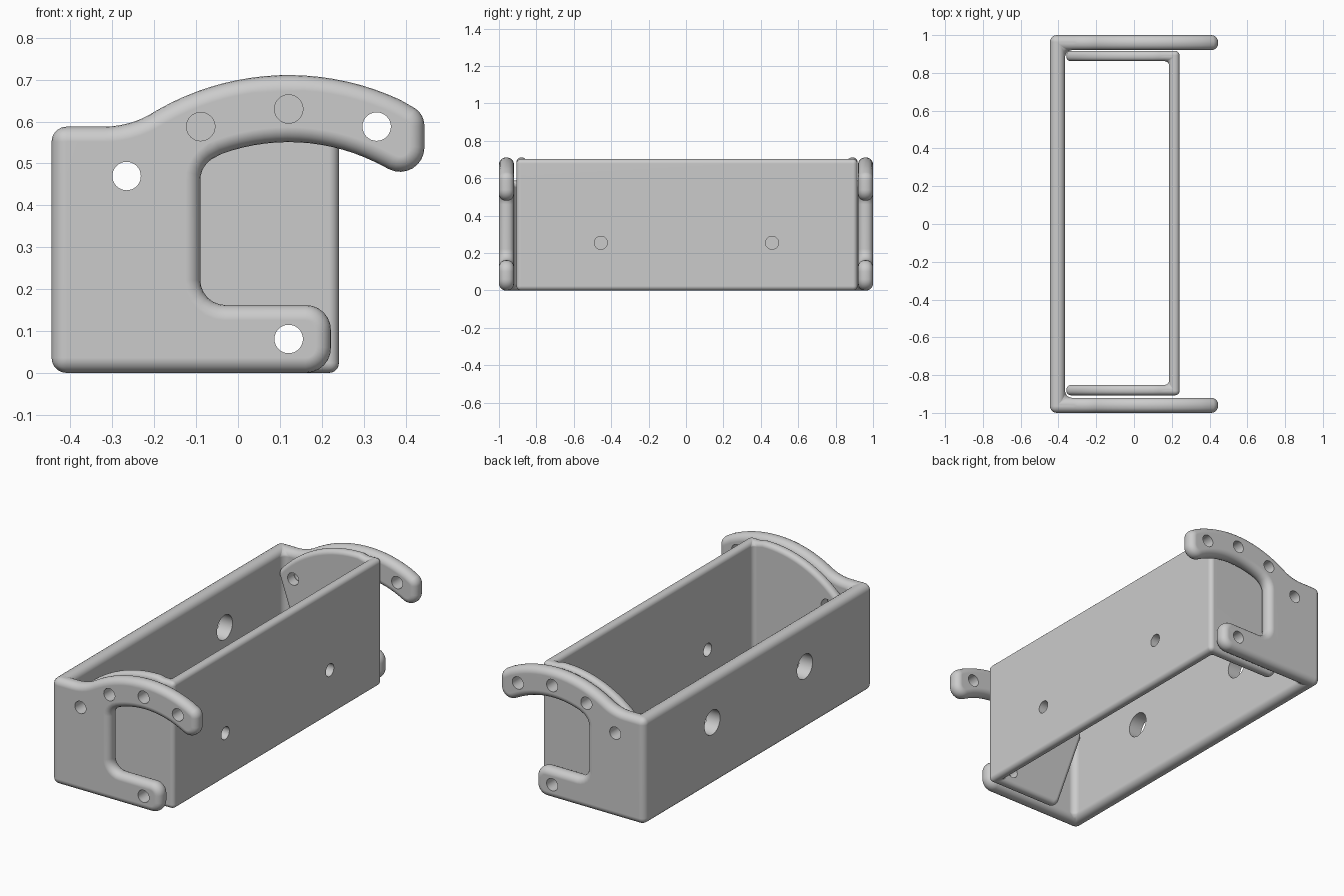
import bpy, bmesh
from math import sin, cos, radians
from mathutils import Matrix, Vector

if "Cube" in bpy.data.objects:
    bpy.data.objects.remove(bpy.data.objects["Cube"])


def arc(cx, cz, r, a0, a1, n=6):
    angles = [radians(a0 + (a1 - a0) * i / n) for i in range(n + 1)]
    return [(cx + r * cos(a), cz + r * sin(a)) for a in angles]


def hole_cutter(holes):
    """holes: (axis, centre, radius, length) cylinders in one mesh"""
    bm = bmesh.new()
    for axis, centre, r, length in holes:
        turn = Matrix.Rotation(radians(90), 4, 'Y' if axis == 'X' else 'X')
        bmesh.ops.create_cone(bm, cap_ends=True, segments=32, radius1=r, radius2=r,
                              depth=length, matrix=Matrix.Translation(Vector(centre)) @ turn)
    me = bpy.data.meshes.new("hole_cutter")
    bm.to_mesh(me)
    bm.free()
    ob = bpy.data.objects.new("hole_cutter", me)
    bpy.context.collection.objects.link(ob)
    ob.hide_render = True
    return ob


def bracket(name, x_out, x_in, top, flange, y0, y1, t, bevel, holes):
    """U-shaped sheet: a plate between x_out and x_in with a profiled flange at each end"""
    bm = bmesh.new()
    outer = [(x_out, 0)] + flange + [(x_out, top)]
    inner = [(x_in, 0)] + flange + [(x_in, top)]

    def ring(pts, y):
        return [bm.verts.new((x, y, z)) for x, z in pts]

    a, b = ring(outer, y0), ring(inner, y0 + t)
    c, d = ring(inner, y1 - t), ring(outer, y1)
    for r in (a, b, c, d):
        bm.faces.new(r)
    # flange rims
    for p, q in ((a, b), (c, d)):
        for i in range(1, len(flange)):
            bm.faces.new((p[i], p[i + 1], q[i + 1], q[i]))
    # plate sides, then the U-shaped bottom and top
    for p, q in ((a, d), (b, c)):
        bm.faces.new((p[0], p[-1], q[-1], q[0]))
    for e, f in ((0, 1), (-1, -2)):
        bm.faces.new((a[e], a[f], b[f], b[e], c[e], c[f], d[f], d[e]))
    bmesh.ops.recalc_face_normals(bm, faces=bm.faces)
    me = bpy.data.meshes.new(name)
    bm.to_mesh(me)
    bm.free()
    ob = bpy.data.objects.new(name, me)
    bpy.context.collection.objects.link(ob)

    m = ob.modifiers.new("round_edges", 'BEVEL')
    m.width, m.segments = bevel, 5
    m.limit_method, m.angle_limit = 'ANGLE', radians(40)
    m.use_clamp_overlap = False
    cutter = hole_cutter(holes)
    m = ob.modifiers.new("holes", 'BOOLEAN')
    m.operation, m.solver, m.object = 'DIFFERENCE', 'EXACT', cutter

    bpy.ops.object.select_all(action='DESELECT')
    bpy.context.view_layer.objects.active = ob
    ob.select_set(True)
    for m in list(ob.modifiers):
        bpy.ops.object.modifier_apply(modifier=m.name)
    bpy.data.objects.remove(cutter)
    bpy.ops.object.shade_smooth_by_angle(angle=radians(35))
    m = ob.modifiers.new("flat_faces", 'WEIGHTED_NORMAL')
    m.keep_sharp = True
    return ob


PIVOT = (0.121, 0.081)

# Fixed outer bracket: hooked flanges with a pivot arm and a curved index arm
hook = ([(-0.2, 0)]
        + arc(0.162, 0.06, 0.06, -90, 0) + arc(0.162, 0.102, 0.06, 0, 90)
        + arc(-0.03, 0.222, 0.06, 270, 180) + arc(-0.03, 0.46, 0.06, 180, 112)
        + arc(*PIVOT, 0.47, 110, 64, 14)
        + arc(0.387, 0.538, 0.058, 242, 360, 8) + arc(0.395, 0.59, 0.05, 0, 56)
        + arc(*PIVOT, 0.63, 65, 120, 18) + arc(-0.32, 0.812, 0.224, 300, 270))
hook_holes = [('Y', (x, 0, z), 0.034, 3) for x, z in
              (PIVOT, (0.331, 0.588), (0.121, 0.63), (-0.089, 0.588), (-0.266, 0.47))]
hook_holes += [('X', (-0.45, y, 0.35), 0.068, 0.3) for y in (-0.405, 0.405)]
bracket("outer_bracket", -0.445, -0.365, 0.588, hook, -1, 1, 0.08, 0.036, hook_holes)

# Tilting inner bracket: flanges are sectors about the pivot
sector = ([(0.1, 0)]
          + arc(-0.168, 0.04, 0.04, 270, 199) + arc(-0.318, 0.475, 0.04, 199, 138)
          + arc(*PIVOT, 0.63, 136, 89, 16) + [(0.165, 0.703)])
sector_holes = [('Y', (x, 0, z), 0.034, 3) for x, z in (PIVOT, (-0.266, 0.47))]
sector_holes += [('X', (0.22, y, 0.255), 0.035, 0.3) for y in (-0.455, 0.46)]
bracket("inner_bracket", 0.241, 0.186, 0.703, sector, -0.907, 0.917, 0.055, 0.024, sector_holes)
